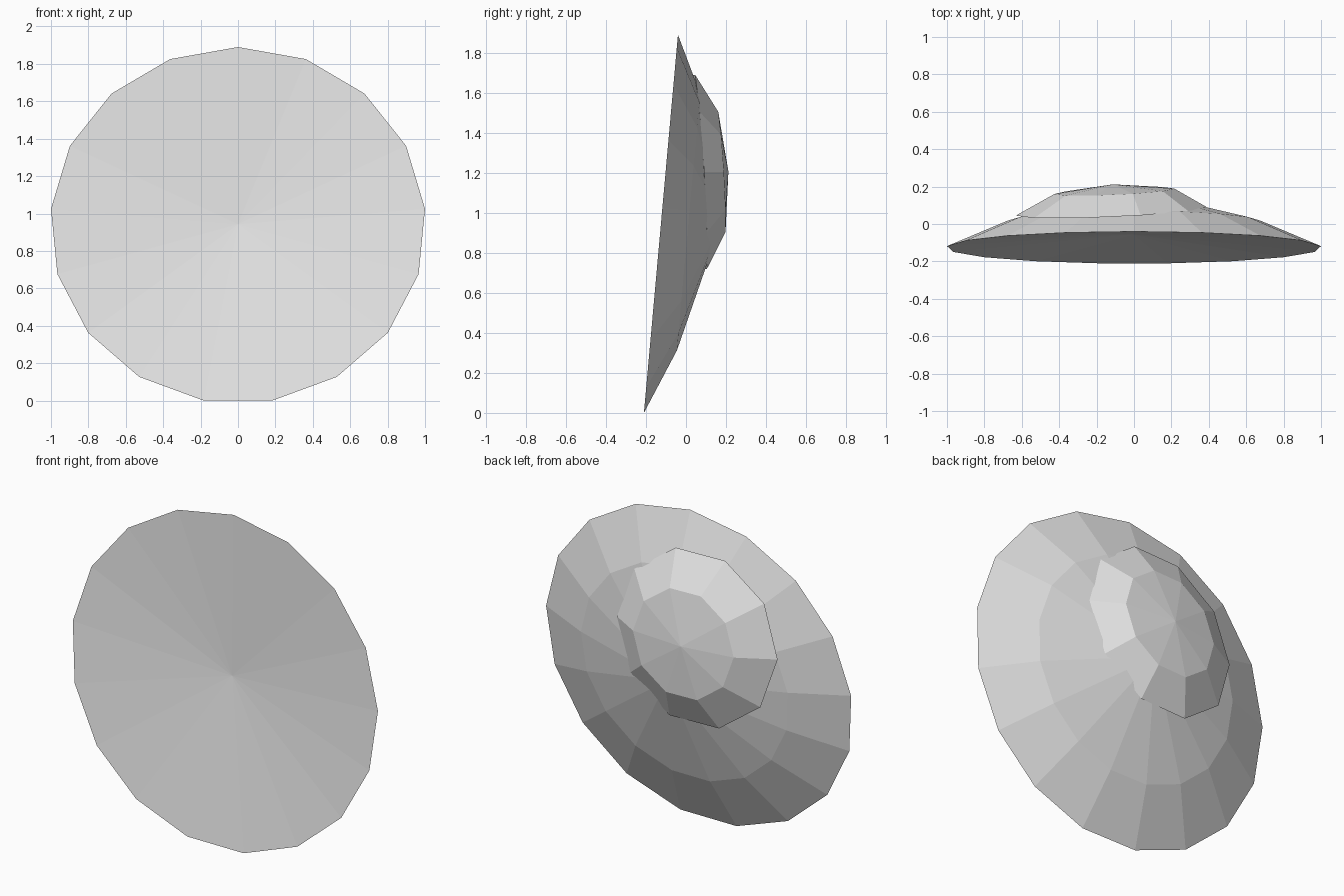
import bpy
import bmesh
from math import sin, cos, pi

cube = bpy.data.objects.get("Cube")
if cube:
    bpy.data.objects.remove(cube, do_unlink=True)

# One pale grey material
grey = bpy.data.materials.new("pale_grey")
grey.use_nodes = True
colour = (0.8, 0.8, 0.8, 1)
grey.diffuse_color = colour
grey.node_tree.nodes["Principled BSDF"].inputs["Base Color"].default_value = colour


def add_ring(bm, sides, centre, rx, rz, tilt, phase=0.0):
    """Tilted polygon ring facing along y; tilt is the y slope along x and z."""
    ring = []
    for i in range(sides):
        a = 2 * pi * (i + phase) / sides
        dx, dz = rx * sin(a), rz * cos(a)
        y = centre[1] + tilt[0] * dx + tilt[1] * dz
        ring.append(bm.verts.new((centre[0] + dx, y, centre[2] + dz)))
    return ring


def add_fan(bm, ring, tip):
    point = bm.verts.new(tip)
    for a, b in zip(ring, ring[1:] + ring[:1]):
        bm.faces.new((a, b, point))


def add_band(bm, outer, inner):
    n = len(outer)
    for i in range(n):
        j = (i + 1) % n
        bm.faces.new((outer[i], outer[j], inner[j], inner[i]))


def finish(bm, name):
    bmesh.ops.recalc_face_normals(bm, faces=bm.faces)
    mesh = bpy.data.meshes.new(name)
    bm.to_mesh(mesh)
    bm.free()
    mesh.materials.append(grey)
    obj = bpy.data.objects.new(name, mesh)
    bpy.context.collection.objects.link(obj)


# Dish body: shallow hollow front, two-step faceted back
bm = bmesh.new()
lean = (0, 0.09)
rim = add_ring(bm, 17, (0, -0.126, 0.937), 1.004, 0.953, lean)
step = add_ring(bm, 17, (0, 0.012, 0.949), 0.68, 0.648, lean)
add_fan(bm, rim, (0, -0.055, 0.943))
add_band(bm, rim, step)
add_fan(bm, step, (0, 0.18, 0.96))
finish(bm, "dish_body")

# Off-centre cap on the back
bm = bmesh.new()
lean = (0.045, -0.06)
rim = add_ring(bm, 10, (-0.122, 0.068, 1.204), 0.51, 0.51, lean, 0.5)
step = add_ring(bm, 10, (-0.105, 0.175, 1.204), 0.32, 0.316, lean, 0.5)
bm.faces.new(rim)
add_band(bm, rim, step)
add_fan(bm, step, (-0.113, 0.212, 1.206))
finish(bm, "back_cap")
